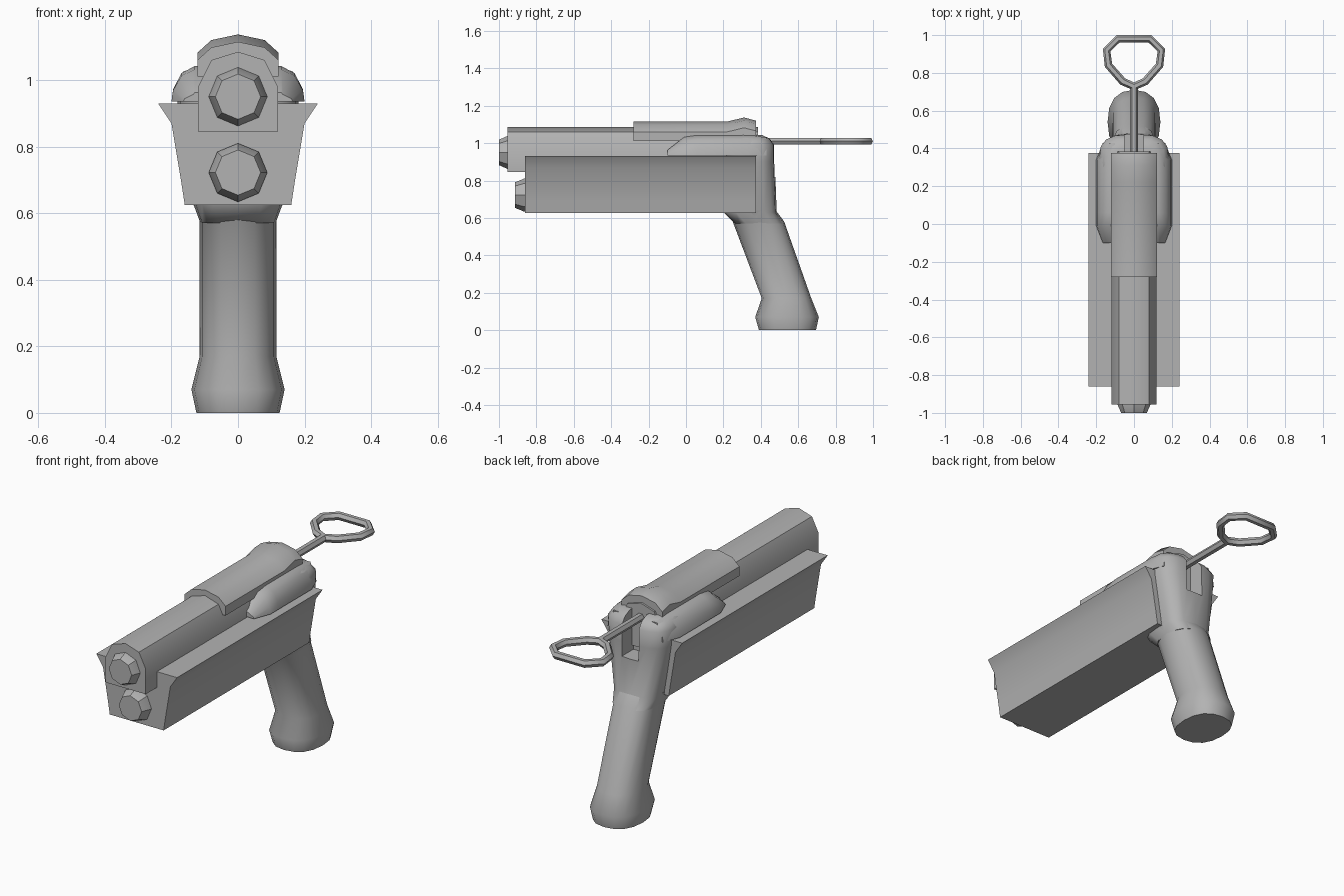
import bpy, bmesh, math
from mathutils import Vector

if "Cube" in bpy.data.objects:
    bpy.data.objects.remove(bpy.data.objects["Cube"])

grey = bpy.data.materials.new("plain grey")
grey.use_nodes = True
COLOR = (0.45, 0.45, 0.45, 1)
grey.diffuse_color = COLOR
grey.node_tree.nodes["Principled BSDF"].inputs["Base Color"].default_value = COLOR


def finish(obj, angle=40):
    if not obj.data.materials:
        obj.data.materials.append(grey)
    bpy.ops.object.select_all(action='DESELECT')
    obj.select_set(True)
    bpy.context.view_layer.objects.active = obj
    if angle:
        bpy.ops.object.shade_smooth_by_angle(angle=math.radians(angle))
    return obj


def loft(name, rings, angle=40):
    """Skin a list of closed rings and cap both ends."""
    bm = bmesh.new()
    rows = [[bm.verts.new(p) for p in ring] for ring in rings]
    n = len(rows[0])
    for a, b in zip(rows, rows[1:]):
        for i in range(n):
            j = (i + 1) % n
            bm.faces.new((a[i], a[j], b[j], b[i]))
    bm.faces.new(rows[0])
    bm.faces.new(rows[-1])
    bmesh.ops.recalc_face_normals(bm, faces=bm.faces)
    mesh = bpy.data.meshes.new(name)
    bm.to_mesh(mesh)
    bm.free()
    obj = bpy.data.objects.new(name, mesh)
    bpy.context.collection.objects.link(obj)
    return finish(obj, angle)


def mirrored(half):
    """Complete a half outline across x = 0."""
    return half + [(-x, z) for x, z in reversed(half) if x > 0]


def prism(name, half, y0, y1, angle=40):
    outline = mirrored(half)
    return loft(name, [[(x, y, z) for x, z in outline] for y in (y0, y1)], angle)


def oval(z, y0, y1, hx, power, n=16):
    """Horizontal rounded ring; a smaller power is squarer."""
    ring = []
    for i in range(n):
        t = math.tau * i / n
        c, s = math.cos(t), math.sin(t)
        ring.append((hx * math.copysign(abs(c) ** power, c),
                     (y0 + y1) / 2 + (y1 - y0) / 2 * math.copysign(abs(s) ** power, s), z))
    return ring


def octagon(y, z, r):
    return [(r * math.sin(k * math.tau / 8), y, z + r * math.cos(k * math.tau / 8))
            for k in range(8)]


# Lower housing with flared wings
prism("lower_housing", [(0.24, 0.93), (0.2, 0.87), (0.17, 0.69), (0.16, 0.625)],
      -0.86, 0.375, 25)

# Upper slide
prism("slide", [(0.12, 0.845), (0.12, 0.98), (0.08, 1.06), (0, 1.085)], -0.955, 0.385)

# Raised rear cover with a hump at its back end
cover = mirrored([(0.122, 1.01), (0.122, 1.06), (0.08, 1.098), (0, 1.115)])
steps = [(-0.28, 0), (0.22, 0), (0.31, 0.022), (0.375, 0.005)]
loft("rear_cover", [[(x, y, z + (dz if z > 1.02 else 0)) for x, z in cover]
                    for y, dz in steps])

# Muzzles
for name, y0, y1, z in (("upper_muzzle", -0.94, -1.0, 0.95),
                        ("lower_muzzle", -0.85, -0.915, 0.722)):
    loft(name, [octagon(y0, z, 0.088), octagon((y0 * 3 + y1) / 4, z, 0.088),
                octagon(y1, z, 0.068)], 30)

# Grip
loft("grip", [oval(*s, 0.85) for s in (
    (0, 0.39, 0.695, 0.125), (0.07, 0.37, 0.71, 0.14), (0.17, 0.405, 0.67, 0.115),
    (0.58, 0.25, 0.525, 0.115), (0.64, 0.22, 0.48, 0.14))], 50)

# Rear frame column, slotted for the pull rod
column = loft("rear_frame", [oval(*s, 0.65) for s in (
    (0.57, 0.26, 0.52, 0.113), (0.63, 0.2, 0.485, 0.135), (0.9, 0.2, 0.475, 0.18),
    (0.99, 0.2, 0.475, 0.185), (1.025, 0.2, 0.45, 0.165), (1.043, 0.2, 0.41, 0.12))], 50)
cutter = prism("slot_cutter", [(0.05, 0.82), (0.05, 1.2)], 0.36, 0.7, 0)
cutter.hide_render = True
mod = column.modifiers.new("slot", 'BOOLEAN')
mod.operation = 'DIFFERENCE'
mod.object = cutter
mod.solver = 'EXACT'
bpy.context.view_layer.objects.active = column
bpy.ops.object.modifier_apply(modifier=mod.name)
bpy.data.objects.remove(cutter)

# Side rails running forward from the rear frame
for side, sign in (("left", 1), ("right", -1)):
    rings = []
    for y, outer, top in ((-0.1, 0.165, 0.962), (-0.01, 0.2, 1.032),
                          (0.06, 0.2, 1.042), (0.34, 0.2, 1.042), (0.43, 0.165, 1.03)):
        h = top - 0.935
        rings.append([(sign * x, y, z) for x, z in (
            (0.1, 0.935), (outer, 0.935), (outer - 0.005, 0.935 + h * 0.35),
            (outer - 0.03, 0.935 + h * 0.8), (0.13, top), (0.1, top))])
    loft(side + "_rail", rings, 50)


def tube(name, points, radius, cyclic):
    """Round bar following a straight-segment path."""
    curve = bpy.data.curves.new(name, 'CURVE')
    curve.dimensions = '3D'
    curve.bevel_depth = radius
    curve.bevel_resolution = 1
    curve.use_fill_caps = True
    spline = curve.splines.new('POLY')
    spline.points.add(len(points) - 1)
    for p, co in zip(spline.points, points):
        p.co = (*co, 1)
    spline.use_cyclic_u = cyclic
    obj = bpy.data.objects.new(name, curve)
    bpy.context.collection.objects.link(obj)
    bpy.ops.object.select_all(action='DESELECT')
    obj.select_set(True)
    bpy.context.view_layer.objects.active = obj
    bpy.ops.object.convert(target='MESH')
    return finish(bpy.context.object, 50)


# Pull rod and ring
tube("pull_rod", [(0, 0.37, 1.01), (0, 0.73, 1.01)], 0.021, False)
loop = mirrored([(0, 0.728), (0.06, 0.755), (0.135, 0.84), (0.145, 0.92), (0.085, 0.98)])
tube("pull_ring", [(x, y, 1.01) for x, y in loop], 0.021, True)
